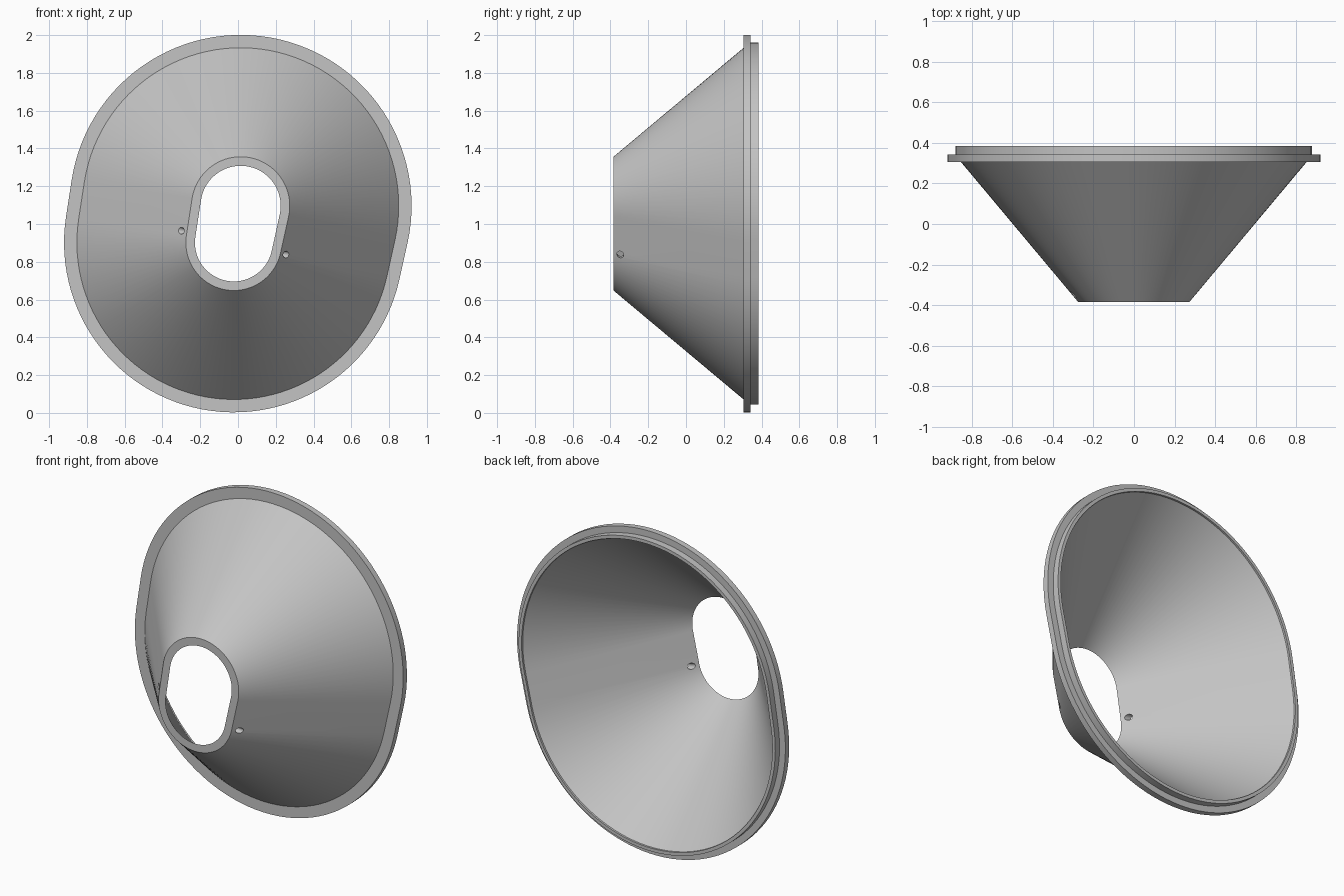
import bpy, bmesh, math
from mathutils import Vector

old = bpy.data.objects.get("Cube")
if old:
    bpy.data.objects.remove(old, do_unlink=True)

grey = bpy.data.materials.new("plain grey")
grey.use_nodes = True
colour = (0.55, 0.55, 0.55, 1)
grey.diffuse_color = colour
grey.node_tree.nodes["Principled BSDF"].inputs["Base Color"].default_value = colour

# Oval outline: hull of two circles, stacked on a slight tilt (x, z)
TOP, R_TOP = Vector((0.014, 1.096)), 0.260
LOW, R_LOW = Vector((-0.0225, 0.9015)), 0.2535
STEPS = 56
axis = TOP - LOW
tilt = math.atan2(axis.y, axis.x)
half = math.acos((R_LOW - R_TOP) / axis.length)


def arc(centre, radius, start, end):
    """Points on an arc as (centre, radius, angle), so they can be offset."""
    return [(centre, radius, start + (end - start) * i / STEPS) for i in range(STEPS + 1)]


outline = (arc(TOP, R_TOP, tilt - half, tilt + half)
           + arc(LOW, R_LOW, tilt + half, tilt - half + 2 * math.tau / 2))

# Wall section as (outward offset from the outline, y)
section = [
    (0.000, -0.384),   # front opening, outside
    (0.577, 0.305),    # cone meets flange
    (0.645, 0.305),
    (0.645, 0.342),    # flange
    (0.605, 0.342),
    (0.605, 0.384),    # rear lip
    (0.585, 0.384),
    (0.585, 0.372),
    (-0.048, -0.384),  # front opening, inside
]

# Sweep the section round the outline
bm = bmesh.new()
rings = []
for off, y in section:
    ring = []
    for c, r, a in outline:
        ring.append(bm.verts.new((c.x + (r + off) * math.cos(a), y,
                                  c.y + (r + off) * math.sin(a))))
    rings.append(ring)
n = len(outline)
for k, ring in enumerate(rings):
    following = rings[(k + 1) % len(rings)]
    for i in range(n):
        j = (i + 1) % n
        bm.faces.new((ring[i], ring[j], following[j], following[i]))
bmesh.ops.recalc_face_normals(bm, faces=bm.faces)
mesh = bpy.data.meshes.new("funnel_shade")
bm.to_mesh(mesh)
bm.free()
mesh.materials.append(grey)
shade = bpy.data.objects.new("funnel_shade", mesh)
bpy.context.collection.objects.link(shade)


def drill(x, z):
    """Cut a small sideways pin hole through the wall."""
    bpy.ops.mesh.primitive_cylinder_add(vertices=24, radius=0.018, depth=0.24,
                                        location=(x, -0.348, z))
    cutter = bpy.context.object
    cutter.name = "hole_cutter"
    cutter.hide_render = True
    cutter.rotation_euler = Vector((1, 0, -0.2)).to_track_quat('Z', 'Y').to_euler()
    cutter.data.materials.append(grey)
    mod = shade.modifiers.new("pin hole", 'BOOLEAN')
    mod.operation = 'DIFFERENCE'
    mod.solver = 'EXACT'
    mod.object = cutter
    bpy.context.view_layer.update()
    bpy.ops.object.select_all(action='DESELECT')
    shade.select_set(True)
    bpy.context.view_layer.objects.active = shade
    bpy.ops.object.modifier_apply(modifier=mod.name)
    bpy.data.objects.remove(cutter, do_unlink=True)


# Pair of pin holes beside the front opening
drill(0.245, 0.84)
drill(-0.305, 0.965)

bpy.ops.object.select_all(action='DESELECT')
shade.select_set(True)
bpy.context.view_layer.objects.active = shade
bpy.ops.object.shade_smooth_by_angle(angle=math.radians(30))
